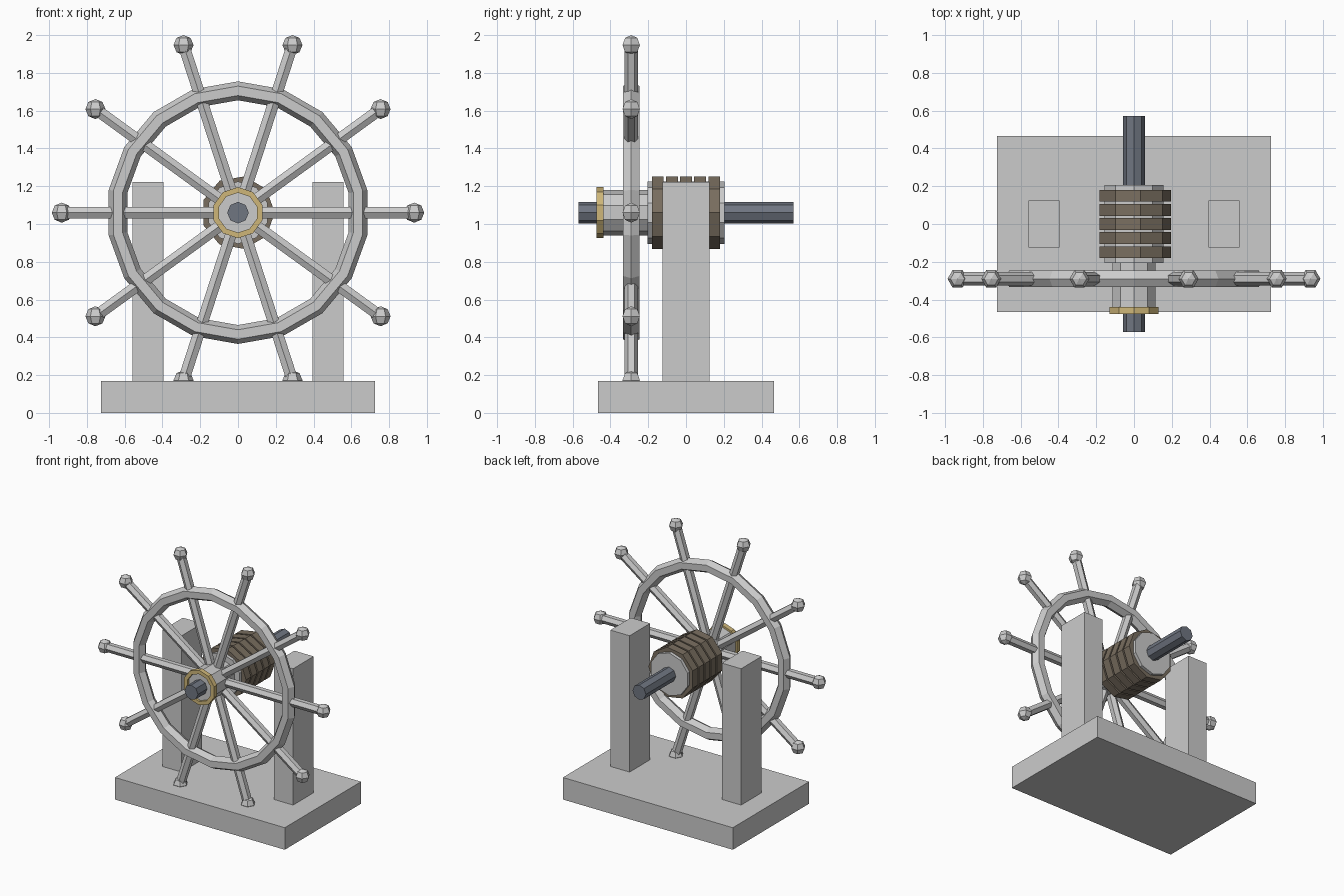
import bpy, bmesh
from math import pi, cos, sin, radians
from mathutils import Matrix, Vector

if "Cube" in bpy.data.objects:
    bpy.data.objects.remove(bpy.data.objects["Cube"])

AXIS_Z = 1.06      # height of the axle
WHEEL_Y = -0.29    # plane of the wheel


def material(name, rgb):
    m = bpy.data.materials.new(name)
    m.diffuse_color = (*rgb, 1)
    m.use_nodes = True
    m.node_tree.nodes["Principled BSDF"].inputs["Base Color"].default_value = m.diffuse_color
    return m


iron = material("dark_iron", (0.16, 0.18, 0.22))
brass = material("brass", (0.62, 0.47, 0.19))
rope = material("rope", (0.19, 0.155, 0.115))


def finish(bm, name, mat=None):
    bmesh.ops.recalc_face_normals(bm, faces=bm.faces)
    mesh = bpy.data.meshes.new(name)
    bm.to_mesh(mesh)
    bm.free()
    if mat:
        mesh.materials.append(mat)
    obj = bpy.data.objects.new(name, mesh)
    bpy.context.collection.objects.link(obj)
    return obj


def box(name, lo, hi):
    lo, hi = Vector(lo), Vector(hi)
    bm = bmesh.new()
    bmesh.ops.create_cube(bm, size=1, matrix=Matrix.Translation((lo + hi) / 2)
                          @ Matrix.Diagonal((*(hi - lo), 1)))
    return finish(bm, name)


def lathe(name, profile, sides, mat=None, start=pi / 2):
    """Sweep a closed (radius, y) profile around the axle."""
    bm = bmesh.new()
    rings = []
    for i in range(sides):
        a = start + 2 * pi * i / sides
        rings.append([bm.verts.new((r * cos(a), y, AXIS_Z + r * sin(a)))
                      for r, y in profile])
    n = len(profile)
    for i in range(sides):
        p, q = rings[i], rings[(i + 1) % sides]
        for j in range(n):
            k = (j + 1) % n
            bm.faces.new((p[j], p[k], q[k], q[j]))
    return finish(bm, name, mat)


def cylinder(name, radius, y0, y1, sides, mat=None, start=pi / 2):
    """Capped prism lying along the axle."""
    bm = bmesh.new()
    ends = [[bm.verts.new((radius * cos(start + 2 * pi * i / sides), y,
                           AXIS_Z + radius * sin(start + 2 * pi * i / sides)))
             for i in range(sides)] for y in (y0, y1)]
    for e in ends:
        bm.faces.new(e)
    for i in range(sides):
        k = (i + 1) % sides
        bm.faces.new((ends[0][i], ends[0][k], ends[1][k], ends[1][i]))
    return finish(bm, name, mat)


# Base slab and two posts
box("base", (-0.725, -0.465, 0), (0.725, 0.465, 0.17))
for side, x in (("left", -0.476), ("right", 0.476)):
    box(side + "_post", (x - 0.082, -0.125, 0.17), (x + 0.082, 0.125, 1.222))

# Axle, drum and rope turns
cylinder("axle", 0.057, -0.57, 0.57, 8, iron)
cylinder("drum", 0.165, -0.205, 0.205, 10)
for i in range(5):
    y = (i - 2) * 0.0745
    cylinder(f"rope_turn_{i + 1}", 0.195, y - 0.031, y + 0.031, 9, rope, start=0)

# Hub with brass ring
cylinder("hub", 0.12, -0.457, -0.13, 10)
lathe("hub_ring", [(0.135, -0.475), (0.135, -0.438), (0.105, -0.438), (0.105, -0.475)],
      10, brass)

# Rim with hexagonal section
lathe("wheel_rim", [(0.645 + 0.05 * cos(i * pi / 3), WHEEL_Y + 0.05 * sin(i * pi / 3))
                    for i in range(6)], 18)

# Spokes with round grips
for i in range(10):
    a = radians(36 * i)
    d = Vector((cos(a), 0, sin(a)))
    centre = Vector((0, WHEEL_Y, AXIS_Z))
    frame = Matrix((Vector((0, 1, 0)), d.cross(Vector((0, 1, 0))), d)).transposed().to_4x4()
    bm = bmesh.new()
    bmesh.ops.create_cone(bm, cap_ends=True, segments=6, radius1=0.035, radius2=0.035,
                          depth=0.85,
                          matrix=Matrix.Translation(centre + d * 0.485) @ frame
                          @ Matrix.Rotation(pi / 2, 4, 'Z'))
    # turn the section so that an edge faces the front
    if max(v.co.y for v in bm.verts) < WHEEL_Y + 0.034:
        bmesh.ops.rotate(bm, cent=centre, matrix=Matrix.Rotation(pi / 6, 3, d),
                         verts=bm.verts)
    finish(bm, f"spoke_{i + 1}")
    bm = bmesh.new()
    bmesh.ops.create_uvsphere(bm, u_segments=6, v_segments=4, radius=0.053)
    if max(v.co.x for v in bm.verts) < 0.052:
        bmesh.ops.rotate(bm, matrix=Matrix.Rotation(pi / 2, 3, 'Z'), verts=bm.verts)
    bmesh.ops.translate(bm, vec=centre + d * 0.933, verts=bm.verts)
    finish(bm, f"grip_{i + 1}")
